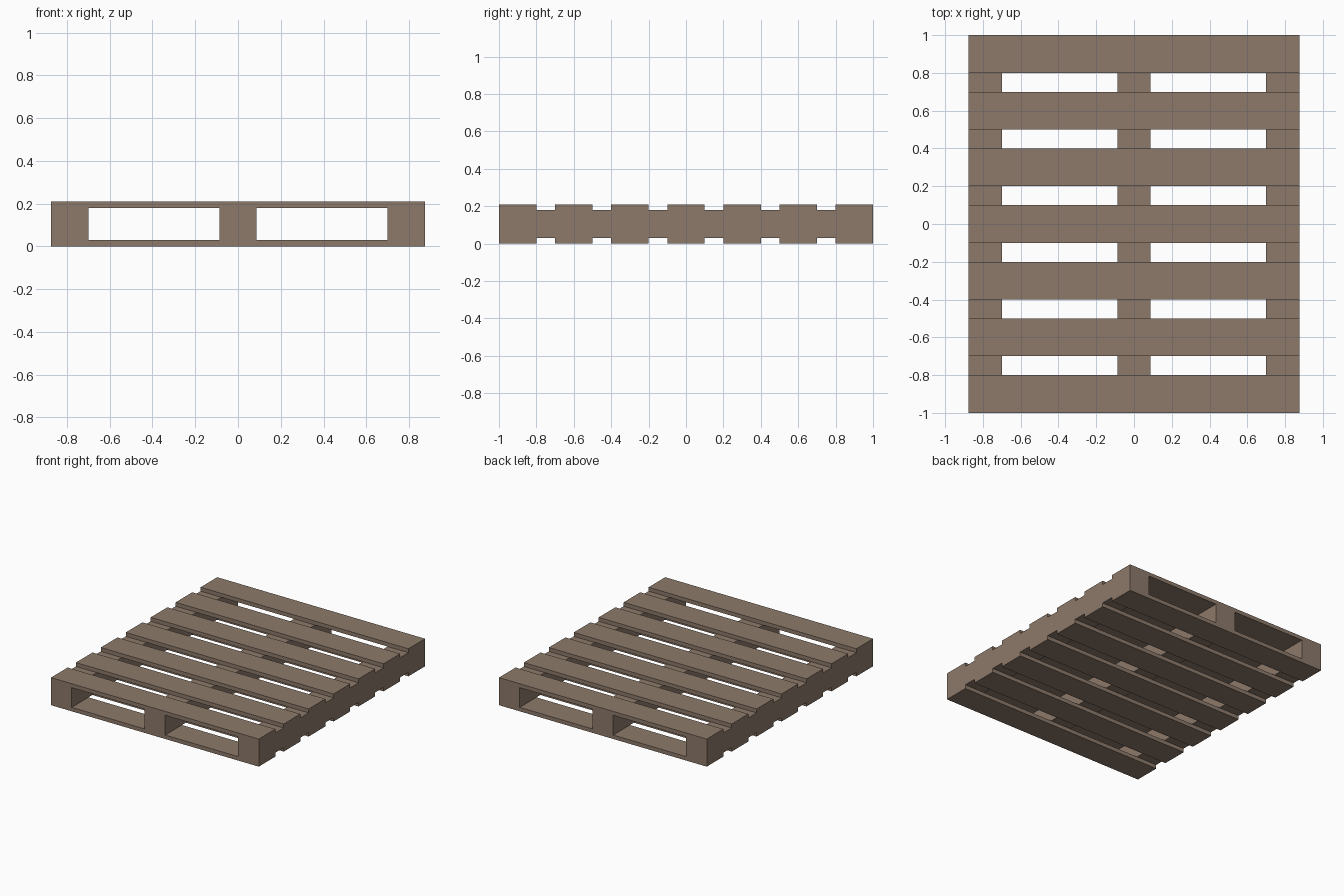
import bpy

if "Cube" in bpy.data.objects:
    bpy.data.objects.remove(bpy.data.objects["Cube"])

# Overall sizes
WIDTH, LENGTH, HEIGHT = 1.75, 2.0, 0.21
BOARD_T, BOARD_W, BOARD_STEP = 0.03, 0.2, 0.3
BEAM_W = 0.175

wood = bpy.data.materials.new("weathered_wood")
wood.diffuse_color = (0.27, 0.195, 0.147, 1)
wood.use_nodes = True
wood.node_tree.nodes["Principled BSDF"].inputs["Base Color"].default_value = wood.diffuse_color


def box(name, size, centre):
    """Axis-aligned box with real dimensions and the wood material."""
    bpy.ops.mesh.primitive_cube_add(size=1, location=centre)
    obj = bpy.context.object
    obj.name = name
    obj.scale = size
    bpy.ops.object.transform_apply(location=False, rotation=False, scale=True)
    obj.data.materials.append(wood)
    return obj


# Three long beams running front to back
for side, x in (("left", -(WIDTH - BEAM_W) / 2), ("middle", 0), ("right", (WIDTH - BEAM_W) / 2)):
    box(f"{side}_beam", (BEAM_W, LENGTH, HEIGHT - 2 * BOARD_T), (x, 0, HEIGHT / 2))

# Seven boards across the top and seven across the bottom
for i in range(7):
    y = (i - 3) * BOARD_STEP
    box(f"top_board_{i + 1}", (WIDTH, BOARD_W, BOARD_T), (0, y, HEIGHT - BOARD_T / 2))
    box(f"bottom_board_{i + 1}", (WIDTH, BOARD_W, BOARD_T), (0, y, BOARD_T / 2))
